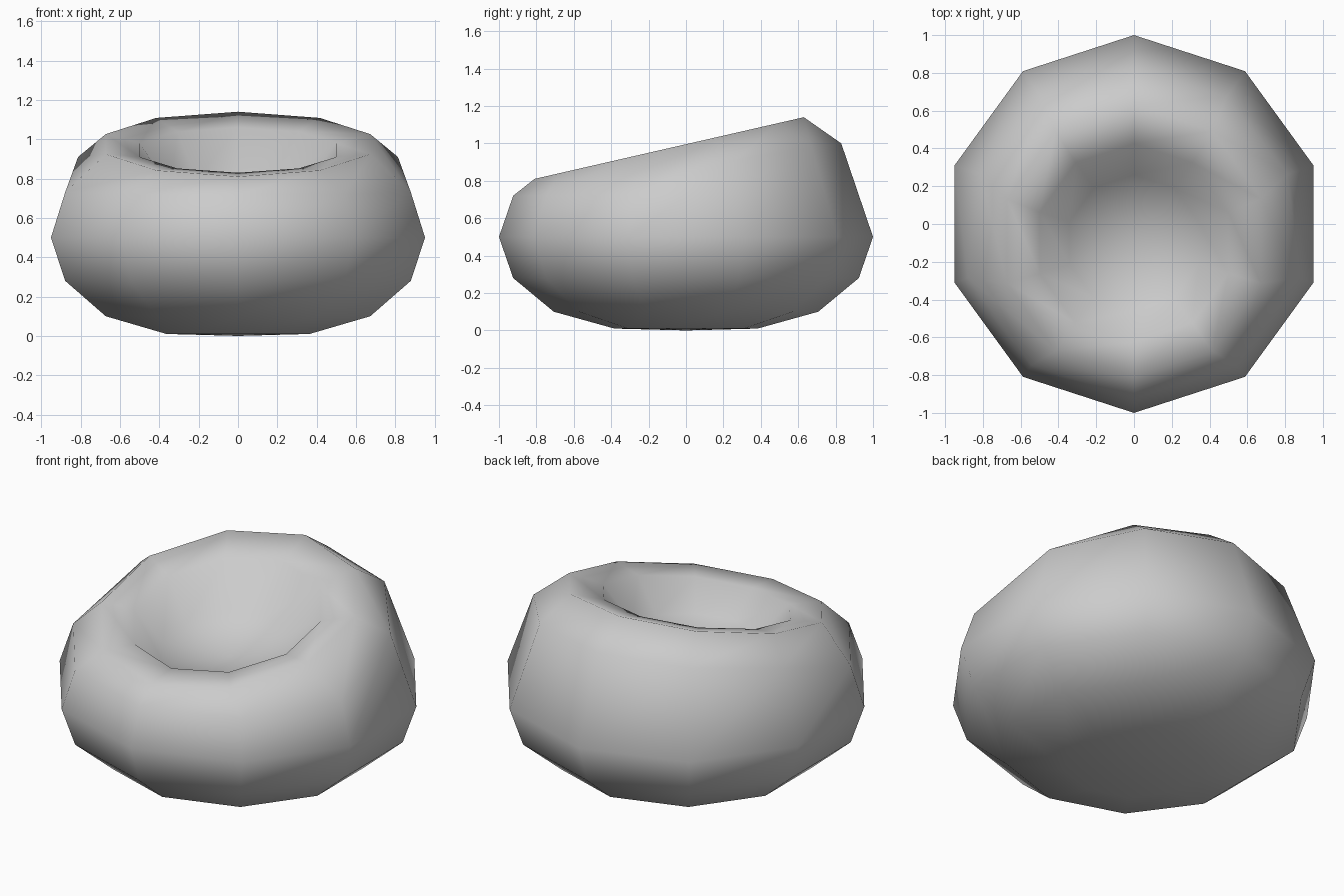
import bpy, bmesh
from math import sin, cos, pi

if "Cube" in bpy.data.objects:
    bpy.data.objects.remove(bpy.data.objects["Cube"])

SIDES = 10
bm = bmesh.new()


def ring(r, z, y=0.0, ry=None, tilt=0.0):
    """Ten-sided ring starting at the front; tilt is the rise towards the back."""
    ry = ry or r
    out = []
    for i in range(SIDES):
        a = 2 * pi * i / SIDES
        dy = -ry * cos(a)
        out.append(bm.verts.new((r * sin(a), y + dy, z + tilt * dy)))
    return out


def shoulder():
    """Ring whose back half is pulled up and inwards into the backrest."""
    heights = [0.72, 0.72, 0.73, 0.91, 0.98, 1.0]
    out = []
    for i in range(SIDES):
        a = 2 * pi * i / SIDES
        k = min(i, SIDES - i)
        r = 0.924 if k < 3 else (0.855 if k == 3 else 0.83)
        out.append(bm.verts.new((r * sin(a), -r * cos(a), heights[k])))
    return out


# Rounded base, tilted rim, then the sunken seat
rings = [
    ring(0.383, 0.01),
    ring(0.707, 0.10),
    ring(0.924, 0.28),
    ring(1.0, 0.50),
    shoulder(),
    ring(0.707, 0.975, y=-0.09, ry=0.72, tilt=0.229),
    ring(0.525, 0.945, y=-0.10, tilt=0.22),
    ring(0.36, 0.75, y=-0.10, tilt=0.14),
]
for lo, hi in zip(rings, rings[1:]):
    for i in range(SIDES):
        j = (i + 1) % SIDES
        bm.faces.new((lo[i], lo[j], hi[j], hi[i]))

# Close the underside and the seat floor
bottom = bm.verts.new((0, 0, 0))
floor = bm.verts.new((0, -0.08, 0.69))
for i in range(SIDES):
    j = (i + 1) % SIDES
    bm.faces.new((bottom, rings[0][j], rings[0][i]))
    bm.faces.new((floor, rings[-1][i], rings[-1][j]))

bmesh.ops.recalc_face_normals(bm, faces=bm.faces)
for f in bm.faces:
    f.smooth = True
mesh = bpy.data.meshes.new("beanbag_seat")
bm.to_mesh(mesh)
bm.free()
bpy.context.collection.objects.link(bpy.data.objects.new("beanbag_seat", mesh))
